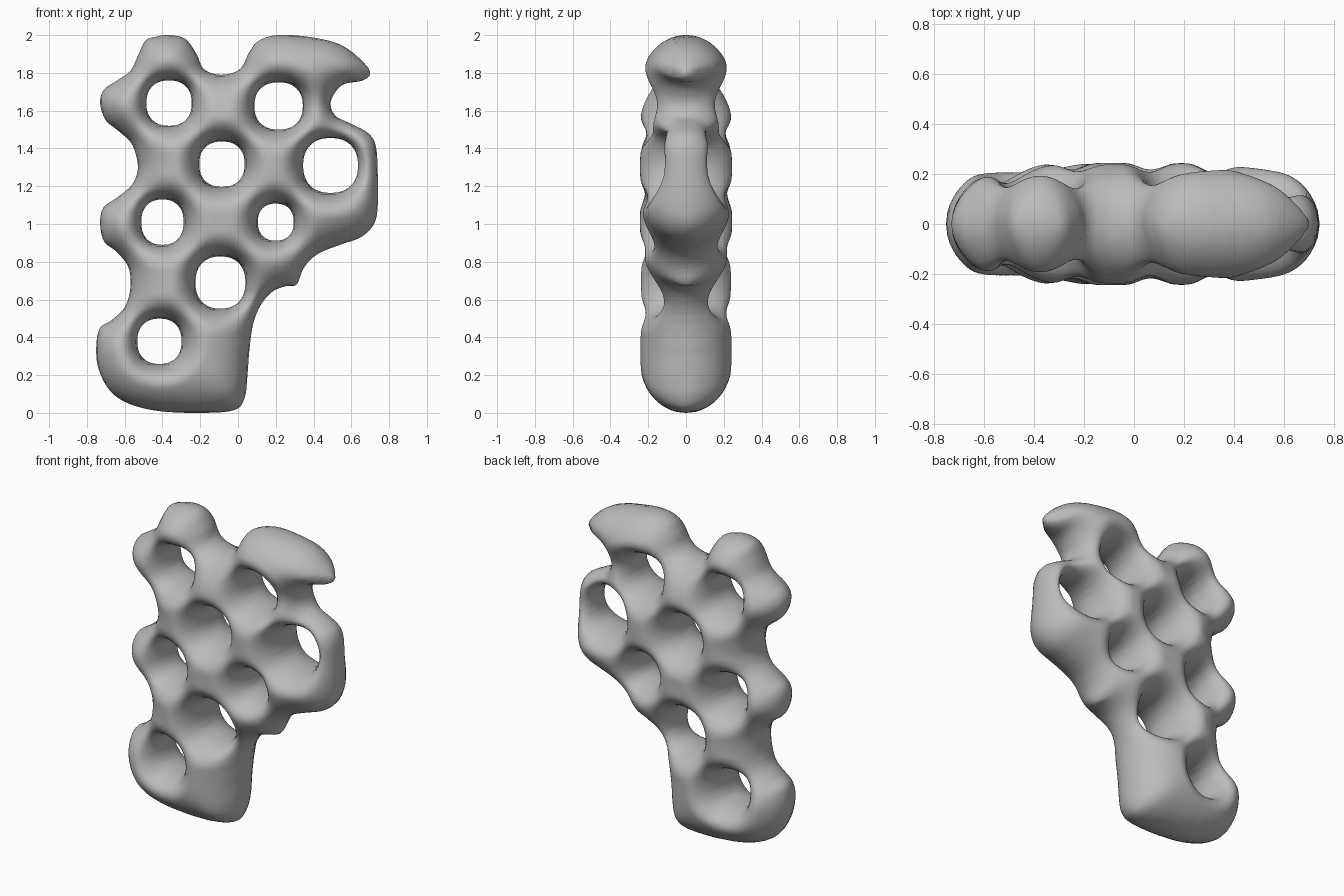
import bpy, bmesh, math
from mathutils import Vector, kdtree

if "Cube" in bpy.data.objects:
    bpy.data.objects.remove(bpy.data.objects["Cube"])

STEP = 0.012       # grid spacing of the sheet
THICK = 0.243      # largest half thickness
ROUND_OUT = 0.27   # rounding width along the outer edge
ROUND_HOLE = 0.14  # rounding width around the holes

# Clockwise outline seen from the front (x, z)
OUTLINE = [
    (-.37, 2), (-.28, 1.98), (-.22, 1.90), (-.18, 1.82), (-.09, 1.79), (.01, 1.82),
    (.06, 1.91), (.11, 1.97), (.21, 2), (.38, 1.99), (.54, 1.95), (.65, 1.87),
    (.70, 1.80), (.66, 1.76), (.56, 1.74), (.51, 1.69), (.49, 1.63), (.52, 1.57),
    (.60, 1.53), (.69, 1.48), (.73, 1.41), (.74, 1.26), (.74, 1.10), (.72, 1.0),
    (.65, .93), (.54, .89), (.42, .84), (.35, .77), (.31, .68), (.25, .67),
    (.18, .64), (.12, .57), (.08, .47), (.06, .33), (.05, .20), (.035, .08),
    (-.02, .015), (-.20, 0), (-.42, .01), (-.58, .05), (-.68, .12), (-.74, .24),
    (-.75, .36), (-.73, .45), (-.67, .49), (-.60, .56), (-.57, .66), (-.58, .77),
    (-.64, .85), (-.71, .91), (-.73, 1.01), (-.71, 1.09), (-.64, 1.14), (-.56, 1.21),
    (-.53, 1.30), (-.56, 1.42), (-.63, 1.49), (-.70, 1.55), (-.73, 1.64), (-.71, 1.71),
    (-.64, 1.76), (-.57, 1.81), (-.53, 1.89), (-.49, 1.97), (-.44, 1.99)]

# Holes: centre x, centre z, half width, half height
HOLES = [(-.365, 1.64, .12, .12), (.215, 1.625, .128, .125), (-.085, 1.317, .12, .12),
         (.49, 1.31, .145, .145), (-.40, 1.01, .112, .12), (.20, 1.01, .095, .098),
         (-.093, .69, .132, .138), (-.416, .379, .117, .12)]


def spline(points, n):
    """Closed smooth curve through the points."""
    out, m = [], len(points)
    for i in range(m):
        a, b, c, d = (Vector(points[(i + k) % m]) for k in (-1, 0, 1, 2))
        for j in range(n):
            t = j / n
            out.append(0.5 * (2 * b + (c - a) * t + (2 * a - 5 * b + 4 * c - d) * t * t
                              + (3 * b - a - 3 * c + d) * t ** 3))
    return out


def hole(cx, cz, rx, rz, n=240, power=2.3):
    """Counter-clockwise rounded-square loop."""
    out = []
    for i in range(n):
        a = math.tau * i / n
        c, s = math.cos(a), math.sin(a)
        k = (abs(c) ** power + abs(s) ** power) ** (-1 / power)
        out.append(Vector((cx + rx * k * c, cz + rz * k * s)))
    return out


class Edge:
    """Loops sampled with normals that point into the material."""
    def __init__(self, loops):
        self.normals, pts = [], []
        for loop in loops:
            for i, p in enumerate(loop):
                t = loop[(i + 1) % len(loop)] - loop[i - 1]
                pts.append(Vector((p.x, 0, p.y)))
                self.normals.append(Vector((t.y, 0, -t.x)))
        self.tree = kdtree.KDTree(len(pts))
        for i, p in enumerate(pts):
            self.tree.insert(p, i)
        self.tree.balance()

    def nearest(self, p):
        q, i, d = self.tree.find(p)
        return math.copysign(d, (p - q).dot(self.normals[i])), q


outer = Edge([spline(OUTLINE, 24)])
holes = Edge([hole(*h) for h in HOLES])


def nearest(p):
    return min(outer.nearest(p), holes.nearest(p), key=lambda r: r[0])


# Flat sheet of grid cells that lie inside the outline
bm = bmesh.new()
grid = {}
for i in range(int(1.6 / STEP) + 1):
    for k in range(int(2.1 / STEP) + 1):
        p = Vector((-.8 + i * STEP, 0, -.05 + k * STEP))
        if nearest(p)[0] > -0.5 * STEP:
            grid[i, k] = bm.verts.new(p)
for i, k in grid:
    corners = [(i, k), (i + 1, k), (i + 1, k + 1), (i, k + 1)]
    if all(c in grid for c in corners):
        bm.faces.new([grid[c] for c in corners])
bmesh.ops.delete(bm, geom=[v for v in bm.verts if not v.link_faces], context='VERTS')

# Snap the rim to the outline and relax the inside
inner = []
for v in bm.verts:
    if v.is_boundary:
        v.co = nearest(v.co)[1]
    else:
        inner.append(v)
for _ in range(5):
    bmesh.ops.smooth_vert(bm, verts=inner, factor=0.5,
                          use_axis_x=True, use_axis_y=True, use_axis_z=True)

# Smoothed distances to the outer edge and to the holes
bm.verts.index_update()
links = [(v.index, [e.other_vert(v).index for e in v.link_edges]) for v in inner]


def smooth_distance(edge, passes):
    dist = [max(edge.nearest(v.co)[0], 0) for v in bm.verts]
    for _ in range(passes):
        new = dist[:]
        for i, near in links:
            new[i] = 0.5 * dist[i] + 0.5 * sum(dist[j] for j in near) / len(near)
        dist = new
    return dist


d_out = smooth_distance(outer, 50)
d_hole = smooth_distance(holes, 18)

# Crowd rows towards the rim so its rounding is well resolved
for v in inner:
    i = v.index
    field = d_out if d_out[i] < d_hole[i] else d_hole
    d = max(field[i], 0.1 * STEP)
    if d < 0.05:
        f = math.sqrt(d / 0.05)
        q = nearest(v.co)[1]
        v.co = q + (v.co - q) * f
        field[i] = d * f


def dome(u):
    return math.sqrt(1 - (1 - min(u, 1)) ** 2)


# Front and back sheets share the rim
verts = [v.co.copy() for v in bm.verts]
back = list(range(len(verts)))
for v in inner:
    i = v.index
    h = THICK * dome(d_out[i] / ROUND_OUT) * dome(d_hole[i] / ROUND_HOLE)
    back[i] = len(verts)
    verts.append(v.co + Vector((0, h, 0)))
    verts[i].y = -h
faces = []
for f in bm.faces:
    if all(v.is_boundary for v in f.verts):
        continue
    ids = [v.index for v in f.verts]
    faces += [ids, [back[i] for i in reversed(ids)]]
bm.free()

mesh = bpy.data.meshes.new("perforated_slab")
mesh.from_pydata([tuple(v) for v in verts], [], faces)
mesh.update()
bm = bmesh.new()
bm.from_mesh(mesh)
bmesh.ops.delete(bm, geom=[v for v in bm.verts if not v.link_faces], context='VERTS')
bmesh.ops.dissolve_degenerate(bm, dist=1e-5, edges=bm.edges)
bmesh.ops.recalc_face_normals(bm, faces=bm.faces)
for f in bm.faces:
    f.smooth = True
bm.to_mesh(mesh)
bm.free()

grey = bpy.data.materials.new("plain grey")
grey.diffuse_color = (0.5, 0.5, 0.5, 1)
grey.use_nodes = True
grey.node_tree.nodes["Principled BSDF"].inputs["Base Color"].default_value = grey.diffuse_color
mesh.materials.append(grey)
slab = bpy.data.objects.new("perforated_slab", mesh)
bpy.context.collection.objects.link(slab)
